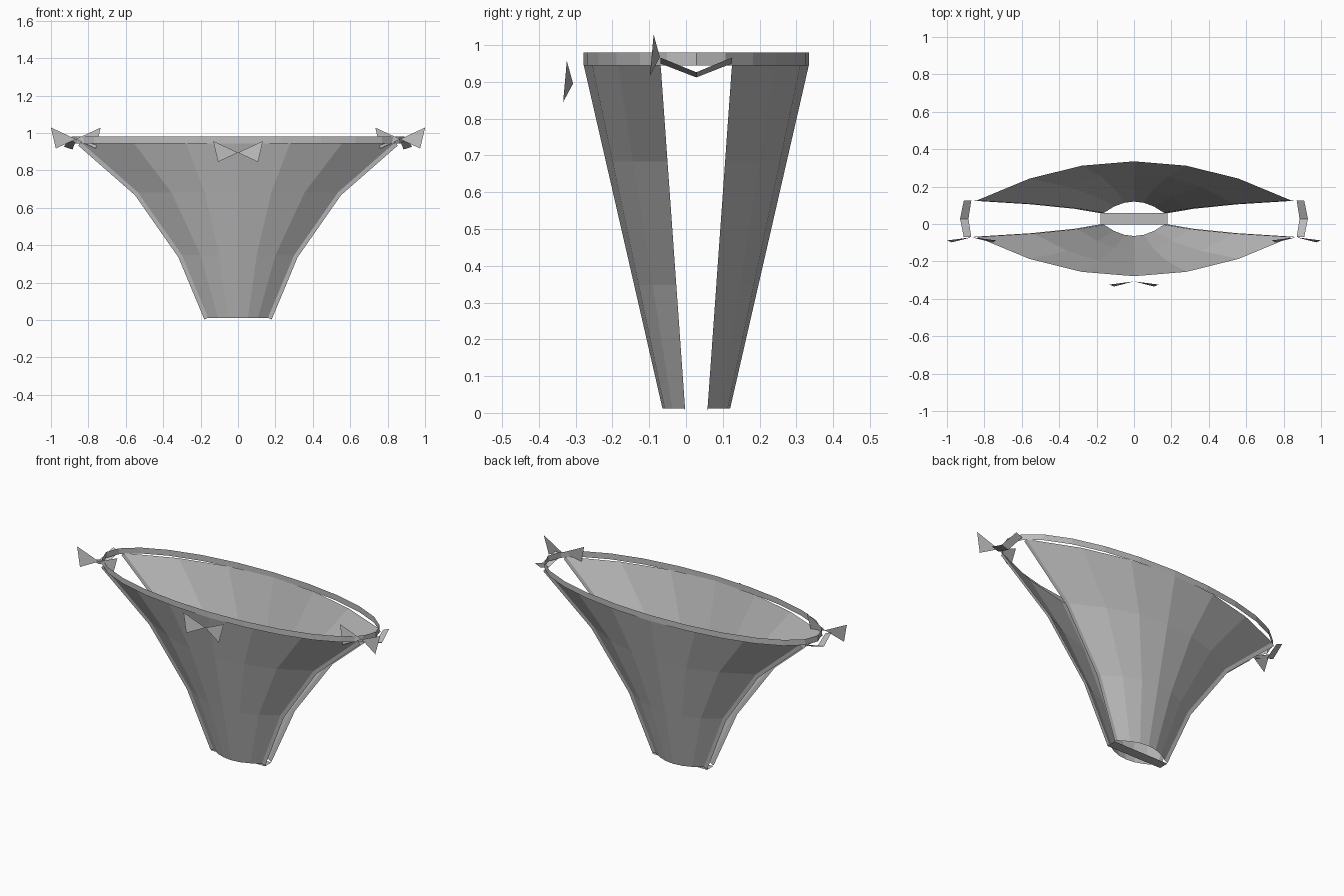
import bpy, math
from mathutils import Vector

cube = bpy.data.objects.get("Cube")
if cube:
    bpy.data.objects.remove(cube, do_unlink=True)

GREY = (0.5, 0.5, 0.5, 1)
cloth = bpy.data.materials.new("plain_grey")
cloth.use_nodes = True
cloth.diffuse_color = GREY
cloth.node_tree.nodes["Principled BSDF"].inputs["Base Color"].default_value = GREY

MID_Y = 0.028      # plane midway between the front and back panels
COLS = 6


def add_mesh(name, verts, faces):
    mesh = bpy.data.meshes.new(name)
    mesh.from_pydata(verts, [], faces)
    mesh.materials.append(cloth)
    obj = bpy.data.objects.new(name, mesh)
    bpy.context.collection.objects.link(obj)
    return obj


def sheet(name, rows, closed=False):
    """Quad sheet through rows of points."""
    n = len(rows[0])
    faces = []
    for r in range(len(rows) - 1):
        for c in range(n if closed else n - 1):
            d = (c + 1) % n
            faces.append((r * n + c, r * n + d, (r + 1) * n + d, (r + 1) * n + c))
    return add_mesh(name, [p for row in rows for p in row], faces)


# Skirt profile: height and half width
profile = [(0.012, 0.16), (0.347, 0.30), (0.683, 0.535), (0.95, 0.84)]


def edge_and_bulge(z):
    t = (z - profile[0][0]) / (profile[-1][0] - profile[0][0])
    return 0.032 + 0.066 * t, 0.06 + 0.149 * t


# Outer border line of a panel, offset square to its side edge
def border_point(i, width=0.022):
    pts = [Vector((x, z)) for z, x in profile]
    d = pts[min(i + 1, 3)] - pts[max(i - 1, 0)]
    d.normalize()
    return pts[i] + Vector((d.y, -d.x)) * width


for label, s in (("front", -1), ("back", 1)):
    # Curved panel
    rows = []
    for z, w in profile:
        edge, bulge = edge_and_bulge(z)
        us = [-1 + 2 * c / COLS for c in range(COLS + 1)]
        rows.append([(w * u, MID_Y + s * (edge + bulge * (1 - u * u)), z) for u in us])
    sheet(label + "_panel", rows)

    # Side borders
    for side, m in (("left", 1), ("right", -1)):
        rows = []
        for i, (z, w) in enumerate(profile):
            y = MID_Y + s * edge_and_bulge(z)[0]
            p = border_point(i)
            rows.append([(m * w, y, z), (m * p.x, y - s * 0.002, p.y)])
        sheet(f"{label}_{side}_border", rows)

# Waistband around the top
SEGS = 24
angles = [2 * math.pi * k / SEGS for k in range(SEGS)]
sheet("waistband", [[(0.89 * math.cos(a), MID_Y + 0.307 * math.sin(a), z) for a in angles]
                    for z in (0.945, 0.98)], closed=True)

# Flat strap joining the panels underneath
sheet("bottom_strap", [[(-0.18, y, 0.0), (0.18, y, 0.0)] for y in (-0.002, 0.058)])

# Sagging straps at the sides
for side, m in (("left", 1), ("right", -1)):
    sheet(side + "_side_strap", [
        [(m * 0.87, -0.07, 0.95), (m * 0.91, -0.07, 0.966)],
        [(m * 0.885, MID_Y, 0.912), (m * 0.93, MID_Y, 0.926)],
        [(m * 0.87, 0.125, 0.95), (m * 0.91, 0.125, 0.966)]])


# Bows made of two triangles
def bow(name, x, y, z):
    verts = [(x, y, z)]
    for m in (-1, 1):
        verts += [(x + m * 0.133, y - 0.017, z + 0.062),
                  (x + m * 0.107, y - 0.027, z - 0.05)]
    add_mesh(name, verts, [(0, 1, 2), (0, 4, 3)])


bow("front_bow", 0, -0.307, 0.895)
bow("left_bow", 0.867, -0.071, 0.967)
bow("right_bow", -0.867, -0.071, 0.967)
